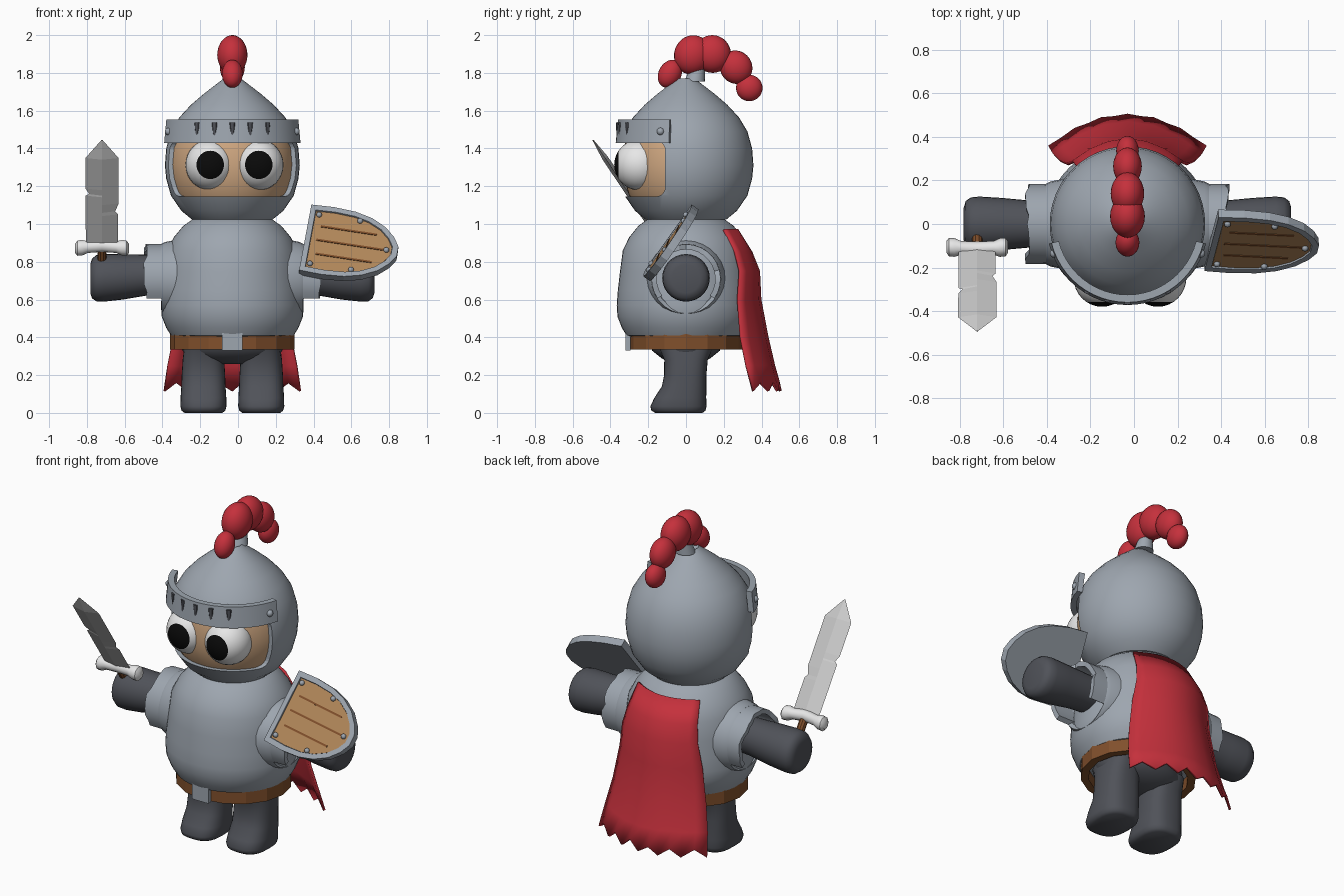
import bpy, bmesh, random
from math import sin, cos, pi, radians, copysign
from mathutils import Vector, Matrix

random.seed(4)
if "Cube" in bpy.data.objects:
    bpy.data.objects.remove(bpy.data.objects["Cube"])
CX = -0.03  # body axis


def material(name, *rgb):
    m = bpy.data.materials.new(name)
    m.use_nodes = True
    m.diffuse_color = (*rgb, 1)
    m.node_tree.nodes["Principled BSDF"].inputs["Base Color"].default_value = (*rgb, 1)
    return m


STEEL = material("steel", 0.34, 0.38, 0.43)
DARK = material("dark_cloth", 0.08, 0.085, 0.1)
SKIN = material("skin", 0.63, 0.39, 0.22)
WHITE = material("white", 0.8, 0.8, 0.8)
BLACK = material("black", 0.003, 0.003, 0.003)
RED = material("red", 0.56, 0.03, 0.045)
LEATHER = material("leather", 0.22, 0.08, 0.025)
WOOD = material("wood", 0.44, 0.24, 0.1)
BLADE = material("blade", 0.6, 0.6, 0.6)


def finish(name, bm, mat, smooth=35, mw=None):
    bmesh.ops.recalc_face_normals(bm, faces=bm.faces)
    me = bpy.data.meshes.new(name)
    bm.to_mesh(me)
    bm.free()
    me.materials.append(mat)
    ob = bpy.data.objects.new(name, me)
    bpy.context.collection.objects.link(ob)
    if mw:
        ob.matrix_world = mw
    if smooth:
        bpy.ops.object.select_all(action="DESELECT")
        ob.select_set(True)
        bpy.context.view_layer.objects.active = ob
        bpy.ops.object.shade_smooth_by_angle(angle=radians(smooth))
    return ob


def loft(name, rings, mat, closed=False, smooth=35, mw=None):
    """Skin rings of equal length; caps the ends unless closed."""
    bm = bmesh.new()
    vs = [[bm.verts.new(p) for p in r] for r in rings]
    n = len(vs[0])
    for a, b in zip(vs, vs[1:] + (vs[:1] if closed else [])):
        for i in range(n):
            j = (i + 1) % n
            bm.faces.new((a[i], a[j], b[j], b[i]))
    if not closed:
        bm.faces.new(vs[0])
        bm.faces.new(vs[-1])
    return finish(name, bm, mat, smooth, mw)


def ring(x, y, z, rx, ry, n=40, power=1.0):
    def f(v):
        return copysign(abs(v) ** power, v)
    return [(x + rx * f(cos(2 * pi * i / n)), y + ry * f(sin(2 * pi * i / n)), z) for i in range(n)]


def xring(x, y, z, r, n=28):
    return [(x, y + r * cos(2 * pi * i / n), z + r * sin(2 * pi * i / n)) for i in range(n)]


def lathe(name, profile, mat, squash=1.0, n=48, closed=False, smooth=35):
    return loft(name, [ring(CX, 0, z, r, r * squash, n) for r, z in profile], mat, closed, smooth)


def ball(name, loc, r, mat, scale=(1, 1, 1), rot=(0, 0, 0), seg=24, rings=16):
    bm = bmesh.new()
    bmesh.ops.create_uvsphere(bm, u_segments=seg, v_segments=rings, radius=r)
    m = Matrix.Translation(loc)
    for ax, ang in zip("XYZ", rot):
        m = m @ Matrix.Rotation(ang, 4, ax)
    return finish(name, bm, mat, 60, m @ Matrix.Diagonal((*scale, 1)))


def box(name, loc, size, mat, mw=None):
    bm = bmesh.new()
    bmesh.ops.create_cube(bm, size=1, matrix=Matrix.Translation(loc) @ Matrix.Diagonal((*size, 1)))
    return finish(name, bm, mat, 0, mw)


# Helmet shell with a rounded face opening
outer = [(0.215, 1.025), (0.27, 1.07), (0.325, 1.15), (0.35, 1.24), (0.357, 1.31), (0.35, 1.4),
         (0.325, 1.49), (0.28, 1.565), (0.22, 1.63), (0.15, 1.69), (0.085, 1.74), (0.045, 1.77)]
inner = [(max(r - 0.045, 0.01), z - (0.03 if z > 1.5 else 0)) for r, z in reversed(outer)]
helmet = lathe("helmet", outer + inner, STEEL, closed=True)
bm = bmesh.new()
bmesh.ops.create_cube(bm, size=1, matrix=Matrix.Translation((CX, -0.36, 1.293)) @ Matrix.Diagonal((1, 0.5, 0.295, 1)))
along = [e for e in bm.edges if abs(e.verts[0].co.x - e.verts[1].co.x) > 0.5]
bmesh.ops.bevel(bm, geom=along, offset=0.05, segments=5, affect="EDGES", profile=0.5)
cutter = finish("opening_cutter", bm, STEEL, 0)
cutter.hide_render = True
mod = helmet.modifiers.new("opening", "BOOLEAN")
mod.operation, mod.object, mod.solver = "DIFFERENCE", cutter, "EXACT"
bpy.context.view_layer.update()
bpy.context.view_layer.objects.active = helmet
bpy.ops.object.modifier_apply(modifier="opening")
bpy.data.objects.remove(cutter)
lathe("face", [(r - 0.022, z + 0.005) for r, z in outer[:8]], SKIN)

# Eyes with painted pupils
for side, x in (("right", -0.147), ("left", 0.11)):
    eye = ball(side + "_eye", (x, -0.245, 1.313), 0.135, WHITE, (0.97, 1, 1), (pi / 2, 0, 0), 32)
    eye.data.materials.append(BLACK)
    for p in eye.data.polygons:
        p.material_index = int(p.center.z > 0.135 * cos(radians(33)))

# Raised visor with slots and rivets
rows = []
for k in range(25):
    a = radians(-76 + 152 * k / 24)
    rows.append([(CX + r * sin(a), -r * cos(a), z) for r, z in
                 ((0.372, 1.43), (0.36, 1.553), (0.325, 1.553), (0.34, 1.43))])
loft("visor", rows, STEEL)
for deg in (-31, -15, 0, 15, 31):
    bm = bmesh.new()
    bmesh.ops.create_cone(bm, cap_ends=True, segments=8, radius1=0.007, radius2=0.015, depth=0.075)
    finish("visor_slot", bm, DARK, 0, Matrix.Translation((CX, 0, 1.5)) @ Matrix.Rotation(radians(deg), 4, "Z")
           @ Matrix.Translation((0, -0.364, 0)) @ Matrix.Diagonal((1, 0.5, 1, 1)))
for s in (-1, 1):
    ball("visor_rivet", (CX + s * 0.337, -0.135, 1.49), 0.02, STEEL, seg=12, rings=8)

# Plume and its socket
loft("plume_socket", [ring(CX, 0.045, 1.755, 0.055, 0.055, 20), ring(CX, 0.06, 1.82, 0.04, 0.04, 20)], STEEL)
for y, z, ry, rz, rx, tilt in ((-0.085, 1.795, 0.06, 0.078, 0.055, -0.5), (0.035, 1.895, 0.098, 0.105, 0.08, -0.3),
                               (0.14, 1.9, 0.098, 0.1, 0.077, 0.2), (0.265, 1.83, 0.085, 0.09, 0.066, 0.6),
                               (0.335, 1.72, 0.07, 0.07, 0.052, 0)):
    ball("plume_tuft", (CX, y, z), 1, RED, (rx, ry, rz), (tilt, 0, 0))

# Torso armour, belt and buckle
lathe("torso", [(0.28, 0.4), (0.325, 0.41), (0.35, 0.45), (0.374, 0.51), (0.378, 0.57), (0.372, 0.65), (0.36, 0.75),
                (0.345, 0.86), (0.31, 0.93), (0.26, 0.99), (0.21, 1.025), (0.15, 1.04)], STEEL, 0.97)
lathe("belt", [(0.33, 0.335), (0.33, 0.42), (0.285, 0.42), (0.285, 0.335)], LEATHER, 0.91, 16, True, 0)
box("buckle", (CX, -0.307, 0.377), (0.11, 0.025, 0.092), STEEL)

# Legs and hips
loft("hips", [ring(CX, 0, z, rx, ry, 32) for z, rx, ry in
              ((0.26, 0.1, 0.08), (0.29, 0.23, 0.13), (0.33, 0.265, 0.18), (0.42, 0.27, 0.2))], DARK, smooth=60)
for s, side in ((-1, "right"), (1, "left")):
    loft(side + "_leg", [ring(CX + s * 0.153, y, z, rx, ry, 32, 0.75) for z, y, rx, ry in
                         ((0, -0.038, 0.1, 0.125), (0.012, -0.04, 0.116, 0.143), (0.035, -0.04, 0.122, 0.149),
                          (0.08, -0.03, 0.121, 0.137), (0.14, -0.01, 0.117, 0.118), (0.2, -0.004, 0.115, 0.112),
                          (0.28, 0, 0.11, 0.115), (0.36, 0, 0.1, 0.15))], DARK, smooth=60)
    # Arm, armhole rim and open shoulder cuff
    loft(side + "_arm", [xring(CX + s * x, 0, z, r) for x, z, r in
                         ((0.28, 0.735, 0.1), (0.45, 0.73, 0.108), (0.58, 0.72, 0.12), (0.68, 0.715, 0.126),
                          (0.72, 0.713, 0.122), (0.743, 0.712, 0.105), (0.752, 0.71, 0.075))], DARK, smooth=60)
    loft(side + "_armhole", [xring(CX + s * x, 0, 0.71, r) for x, r in
                             ((0.28, 0.21), (0.355, 0.195), (0.375, 0.185), (0.36, 0.165), (0.3, 0.15))], STEEL)
    rows = []
    for k in range(21):
        a = radians(-35 + 250 * k / 20)
        edge = 0.46 + random.uniform(-0.012, 0.012)
        rows.append([(CX + s * x, r * cos(a), 0.71 + r * sin(a)) for x, r in
                     ((0.34, 0.185), (edge, 0.183), (edge, 0.155), (0.34, 0.155))])
    loft(side + "_cuff", rows, STEEL, smooth=30)

# Sword: notched diamond blade, knobbed guard, grip
up = Vector((0, -0.56, 0.83)).normalized()
sword = Matrix.Translation((-0.72, -0.115, 0.885)) @ Vector((0, 0, 1)).rotation_difference(up).to_matrix().to_4x4()
rows = [(0, -0.085, 0.085), (0.2, -0.087, 0.085), (0.22, -0.087, 0.07), (0.27, -0.087, 0.088), (0.32, -0.087, 0.088),
        (0.33, -0.068, 0.088), (0.365, -0.087, 0.088), (0.56, -0.088, 0.088), (0.675, -0.003, 0.003)]
loft("sword_blade", [[(l, 0, v), (0, -t, v), (r, 0, v), (0, t, v)] for v, l, r in rows
                     for t in [0.016 if v < 0.6 else 0.003]], BLADE, smooth=0, mw=sword)
loft("sword_guard", [xring(x, 0, -0.12 * abs(x), r, 10) for x, r in
                     ((-0.142, 0.026), (-0.13, 0.042), (-0.105, 0.043), (-0.075, 0.032), (0, 0.034),
                      (0.075, 0.032), (0.105, 0.043), (0.13, 0.042), (0.142, 0.026))], WHITE, smooth=40, mw=sword)
loft("sword_grip", [ring(0, 0, z, 0.024, 0.024, 10) for z in (-0.16, 0)], LEATHER, mw=sword)

# Shield in its own plane: local x to the tip, y up the flat edge
u = Vector((0.495, -0.025, -0.075)).normalized()
w = u.cross(Vector((0.09, 0.25, 0.35))).normalized()
shield = Matrix.Translation((0.355, -0.075, 0.917)) @ Matrix((u, w.cross(u), w)).transposed().to_4x4()


def shield_ring(z, inset):
    half = [(0, 0.215), (0.12, 0.221), (0.24, 0.212), (0.33, 0.187), (0.41, 0.142), (0.465, 0.085), (0.495, 0.03)]
    pts = half + [(x, -y) for x, y in reversed(half)]
    k = 1 - inset / 0.215
    return [(0.235 + (x - 0.235) * (1 - inset / 0.25), y * k, z) for x, y in pts]


loft("shield_rim", [shield_ring(-0.022, 0), shield_ring(0.022, 0), shield_ring(0.022, 0.03),
                    shield_ring(0.01, 0.032)], STEEL, smooth=0, mw=shield)
loft("shield_boards", [shield_ring(0.008, 0.033), shield_ring(0.015, 0.033)], WOOD, smooth=0, mw=shield)
for y, x0, x1 in ((-0.09, 0.07, 0.37), (0, 0.06, 0.43), (0.09, 0.07, 0.37)):
    box("board_groove", ((x0 + x1) / 2, y, 0.016), (x1 - x0, 0.011, 0.005), LEATHER, shield)
for x, y in ((0.05, 0.16), (0.05, -0.16), (0.27, 0.16), (0.27, -0.16), (0.435, 0)):
    ball("shield_rivet", shield @ Vector((x, y, 0.018)), 0.015, STEEL, seg=12, rings=8)

# Cape: widening curved sheet with a ragged hem
bm = bmesh.new()
N = 12
grid = []
for z, half, mid, edge in ((0.97, 0.205, 0.27, 0.2), (0.85, 0.23, 0.345, 0.26), (0.75, 0.25, 0.385, 0.285),
                           (0.6, 0.275, 0.392, 0.275), (0.4, 0.31, 0.43, 0.29), (0.25, 0.34, 0.465, 0.32),
                           (0.115, 0.36, 0.5, 0.355)):
    row = []
    for i in range(N + 1):
        t = 2 * i / N - 1
        hem = (0.045 + random.uniform(-0.01, 0.015)) * (i % 2) if z < 0.2 else 0
        wave = 0.008 * (i % 2) * (1 - z)
        row.append(bm.verts.new((CX + half * t, mid + (edge - mid) * t * t - wave, z + hem)))
    grid.append(row)
for a, b in zip(grid, grid[1:]):
    for i in range(N):
        bm.faces.new((a[i], a[i + 1], b[i + 1], b[i]))
cape = finish("cape", bm, RED, 20)
solid = cape.modifiers.new("thickness", "SOLIDIFY")
solid.thickness, solid.offset = 0.014, 0
